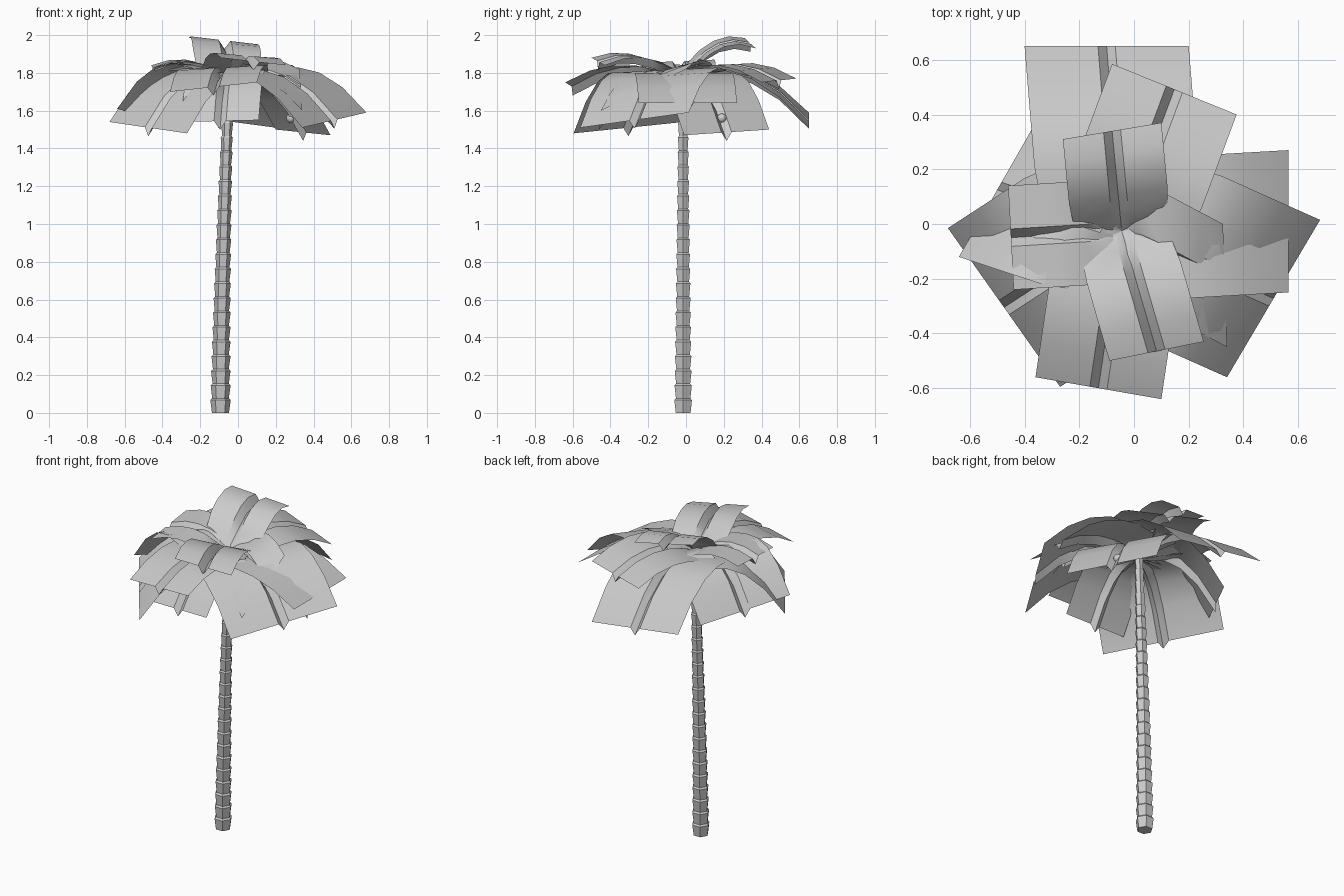
import bpy
import math
from mathutils import Vector

cube = bpy.data.objects.get("Cube")
if cube:
    bpy.data.objects.remove(cube, do_unlink=True)

grey = bpy.data.materials.new("pale_grey")
grey.use_nodes = True
grey.diffuse_color = (0.6, 0.6, 0.6, 1)
grey.node_tree.nodes["Principled BSDF"].inputs["Base Color"].default_value = (0.6, 0.6, 0.6, 1)

CROWN = Vector((-0.045, -0.025, 1.775))


def add_object(name, verts, faces, smooth_angle=None):
    mesh = bpy.data.meshes.new(name)
    mesh.from_pydata(verts, [], faces)
    mesh.materials.append(grey)
    mesh.update()
    obj = bpy.data.objects.new(name, mesh)
    bpy.context.collection.objects.link(obj)
    if smooth_angle:
        bpy.ops.object.select_all(action="DESELECT")
        obj.select_set(True)
        bpy.context.view_layer.objects.active = obj
        bpy.ops.object.shade_smooth_by_angle(angle=math.radians(smooth_angle))
    return obj


def trunk(segments=23, sides=6):
    """Stack of flared rings that leans gently and thins upward."""
    verts, faces = [], []
    step = CROWN.z / segments

    def ring(z, radius):
        x = -0.093 + 0.045 * (z / CROWN.z) ** 1.5
        for s in range(sides):
            a = math.tau * s / sides
            verts.append((x + radius * math.cos(a), -0.015 + radius * math.sin(a), z))

    for i in range(segments):
        size = 1 - 0.52 * i / segments
        ring(i * step, 0.045 * size)
        ring((i + 0.88) * step, 0.054 * size)
    for r in range(2 * segments - 1):
        for s in range(sides):
            n = (s + 1) % sides
            faces.append((r * sides + s, r * sides + n, (r + 1) * sides + n, (r + 1) * sides + s))
    last = (2 * segments - 1) * sides
    faces.append(tuple(reversed(range(sides))))
    faces.append(tuple(range(last, last + sides)))
    add_object("trunk", verts, faces)


def frond(name, left, right, bulge):
    """Arched sheet from the crown to two tip corners, with a grooved midrib."""
    left, right = Vector(left), Vector(right)
    tip = (left + right) / 2
    span = right - left
    groove = 0.032 / span.length
    verts, faces = [], []
    rows = ((0, 0.1), (0.14, 0.95), (0.35, 1), (0.55, 1), (0.77, 1), (1, 1))
    for t, width in rows:
        centre = CROWN.lerp(tip, t)
        centre.z += bulge * 4 * t * (1 - t)
        across = Vector((span.x, span.y, span.z * t))
        for u in (-0.5 * width, -groove, 0, groove, 0.5 * width):
            p = centre + across * u
            if u == 0:
                p.z -= 0.045 * min(1, t * 4)
            verts.append(p)
    for r in range(len(rows) - 1):
        for c in range(4):
            a = r * 5 + c
            faces.append((a, a + 1, a + 6, a + 5))
    add_object(name, verts, faces, 30)


trunk()

# Raised upper fronds
frond("frond_top_back", (-0.26, 0.31, 1.985), (0.10, 0.37, 1.93), 0.08)
frond("frond_top_front", (0.255, -0.43, 1.84), (-0.09, -0.50, 1.88), 0.07)
frond("frond_top_left", (-0.44, -0.24, 1.81), (-0.46, 0.14, 1.84), 0.06)
frond("frond_top_right", (0.325, 0.0, 1.82), (0.34, -0.45, 1.60), 0.07)

# Middle fronds
frond("frond_mid_front", (0.10, -0.64, 1.75), (-0.36, -0.56, 1.70), 0.08)
frond("frond_mid_back", (-0.08, 0.585, 1.77), (0.375, 0.40, 1.75), 0.08)
frond("frond_mid_right", (0.565, 0.27, 1.64), (0.565, -0.25, 1.64), 0.08)

# Drooping lower fronds
frond("frond_low_front", (0.11, -0.47, 1.55), (-0.30, -0.45, 1.54), 0.13)
frond("frond_low_back", (-0.40, 0.65, 1.59), (0.20, 0.65, 1.51), 0.14)
frond("frond_low_front_right", (0.68, 0.015, 1.59), (0.34, -0.56, 1.51), 0.13)
frond("frond_low_front_left", (-0.27, -0.595, 1.48), (-0.68, -0.015, 1.54), 0.14)
frond("frond_low_back_left", (-0.64, -0.12, 1.61), (-0.36, 0.37, 1.53), 0.15)
frond("frond_low_back_right", (0.20, 0.44, 1.50), (0.49, -0.01, 1.47), 0.13)

# Small fruit under the crown
bpy.ops.mesh.primitive_uv_sphere_add(segments=12, ring_count=8, radius=0.025, location=(0.28, 0.19, 1.56))
fruit = bpy.context.object
fruit.name = "fruit"
fruit.data.materials.append(grey)
bpy.ops.object.shade_smooth()
